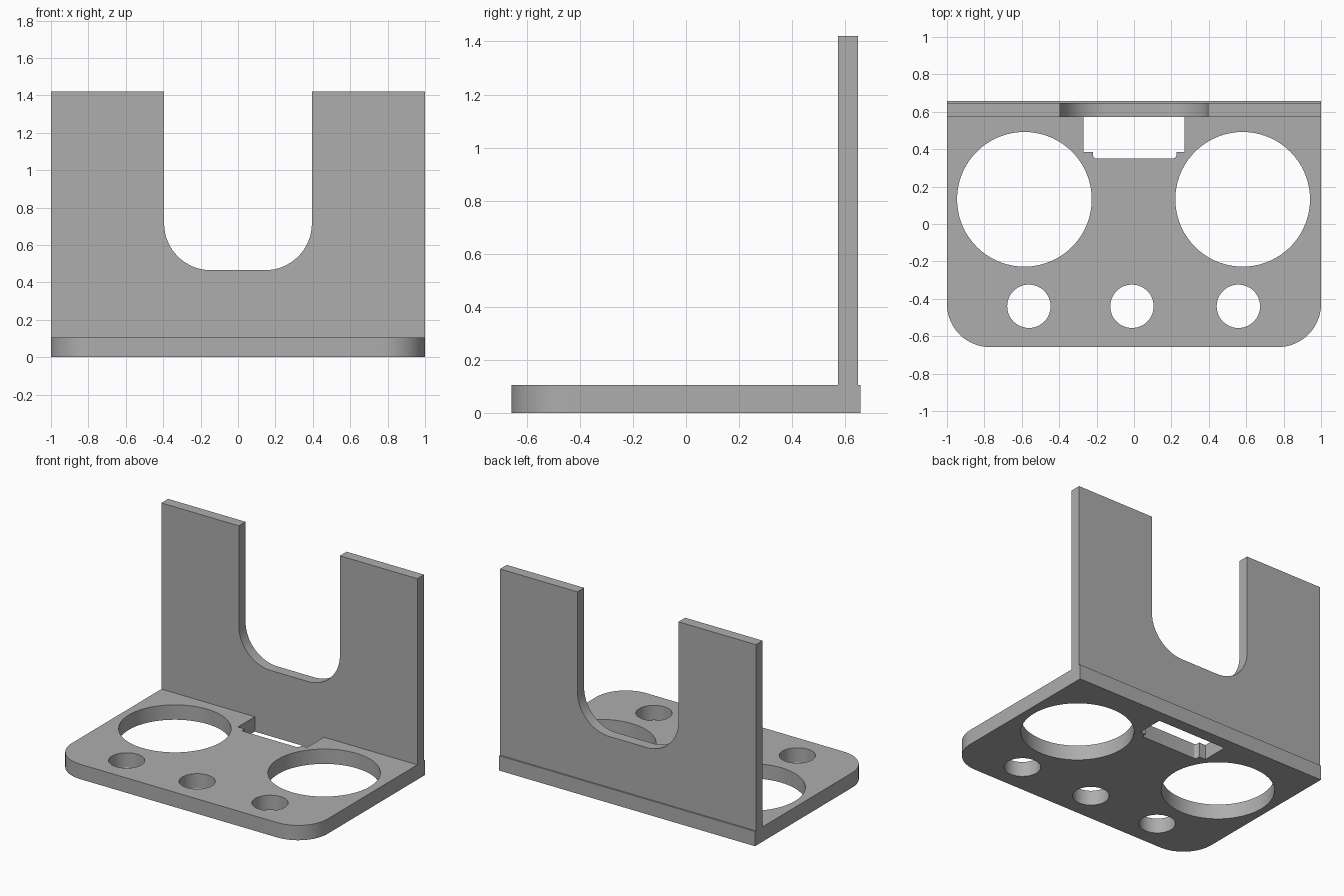
import bpy, bmesh
from math import cos, sin, pi, radians
from mathutils import Matrix

cube = bpy.data.objects.get("Cube")
if cube:
    bpy.data.objects.remove(cube, do_unlink=True)

grey = bpy.data.materials.new("plain_grey")
grey.use_nodes = True
colour = (0.42, 0.42, 0.42, 1)
grey.diffuse_color = colour
grey.node_tree.nodes["Principled BSDF"].inputs["Base Color"].default_value = colour

BASE_TOP = 0.105
WALL_FRONT, WALL_BACK = 0.573, 0.648


def arc(cx, cy, r, start, end, steps=16):
    """Points along an arc, angles in degrees."""
    angles = [radians(start + (end - start) * i / steps) for i in range(steps + 1)]
    return [(cx + r * cos(a), cy + r * sin(a)) for a in angles]


def circle(cx, cy, r, sides=72):
    return arc(cx, cy, r, 0, 360, sides)[:-1]


def plate(name, outlines, thickness, matrix):
    """Fill the outlines (inner loops become holes), thicken and place."""
    curve = bpy.data.curves.new(name, "CURVE")
    curve.dimensions = "2D"
    curve.fill_mode = "BOTH"
    curve.extrude = thickness / 2
    for points in outlines:
        spline = curve.splines.new("POLY")
        spline.points.add(len(points) - 1)
        for p, (x, y) in zip(spline.points, points):
            p.co = (x, y, 0, 1)
        spline.use_cyclic_u = True
    obj = bpy.data.objects.new(name, curve)
    bpy.context.collection.objects.link(obj)
    bpy.ops.object.select_all(action="DESELECT")
    obj.select_set(True)
    bpy.context.view_layer.objects.active = obj
    bpy.ops.object.convert(target="MESH")
    obj = bpy.context.object
    bm = bmesh.new()
    bm.from_mesh(obj.data)
    bmesh.ops.remove_doubles(bm, verts=bm.verts, dist=0.0001)
    bmesh.ops.transform(bm, matrix=matrix, verts=bm.verts)
    bmesh.ops.recalc_face_normals(bm, faces=bm.faces)
    bm.to_mesh(obj.data)
    bm.free()
    obj.data.materials.clear()
    obj.data.materials.append(grey)
    bpy.ops.object.shade_smooth_by_angle(angle=radians(30))
    return obj


# Base: rounded front corners, two large holes, three small holes, stepped slot
half, depth, r = 1.0, 0.658, 0.23
base_outline = ([(half, depth), (-half, depth)]
                + arc(-half + r, -depth + r, r, 180, 270)
                + arc(half - r, -depth + r, r, 270, 360))
slot = ([(0.27, WALL_FRONT), (-0.27, WALL_FRONT), (-0.27, 0.385), (-0.22, 0.385)]
        + arc(-0.2, 0.37, 0.02, 180, 270, 6)
        + arc(0.207, 0.37, 0.02, 270, 360, 6)
        + [(0.227, 0.385), (0.27, 0.385)])
large_holes = [circle(x, 0.132, 0.36) for x in (-0.586, 0.581)]
small_holes = [circle(x, -0.44, 0.116, 48) for x in (-0.562, -0.011, 0.558)]
plate("base_plate", [base_outline, slot] + large_holes + small_holes,
      BASE_TOP, Matrix.Translation((0, 0, BASE_TOP / 2)))

# Upright back wall with a rounded U cut-out
top, gap, floor, r = 1.42, 0.395, 0.465, 0.25
wall_outline = ([(-half, top), (-half, BASE_TOP), (half, BASE_TOP), (half, top), (gap, top)]
                + arc(gap - r, floor + r, r, 0, -90)
                + arc(-gap + r, floor + r, r, -90, -180)
                + [(-gap, top)])
plate("back_wall", [wall_outline], WALL_BACK - WALL_FRONT,
      Matrix.Translation((0, (WALL_FRONT + WALL_BACK) / 2, 0)) @ Matrix.Rotation(pi / 2, 4, "X"))
